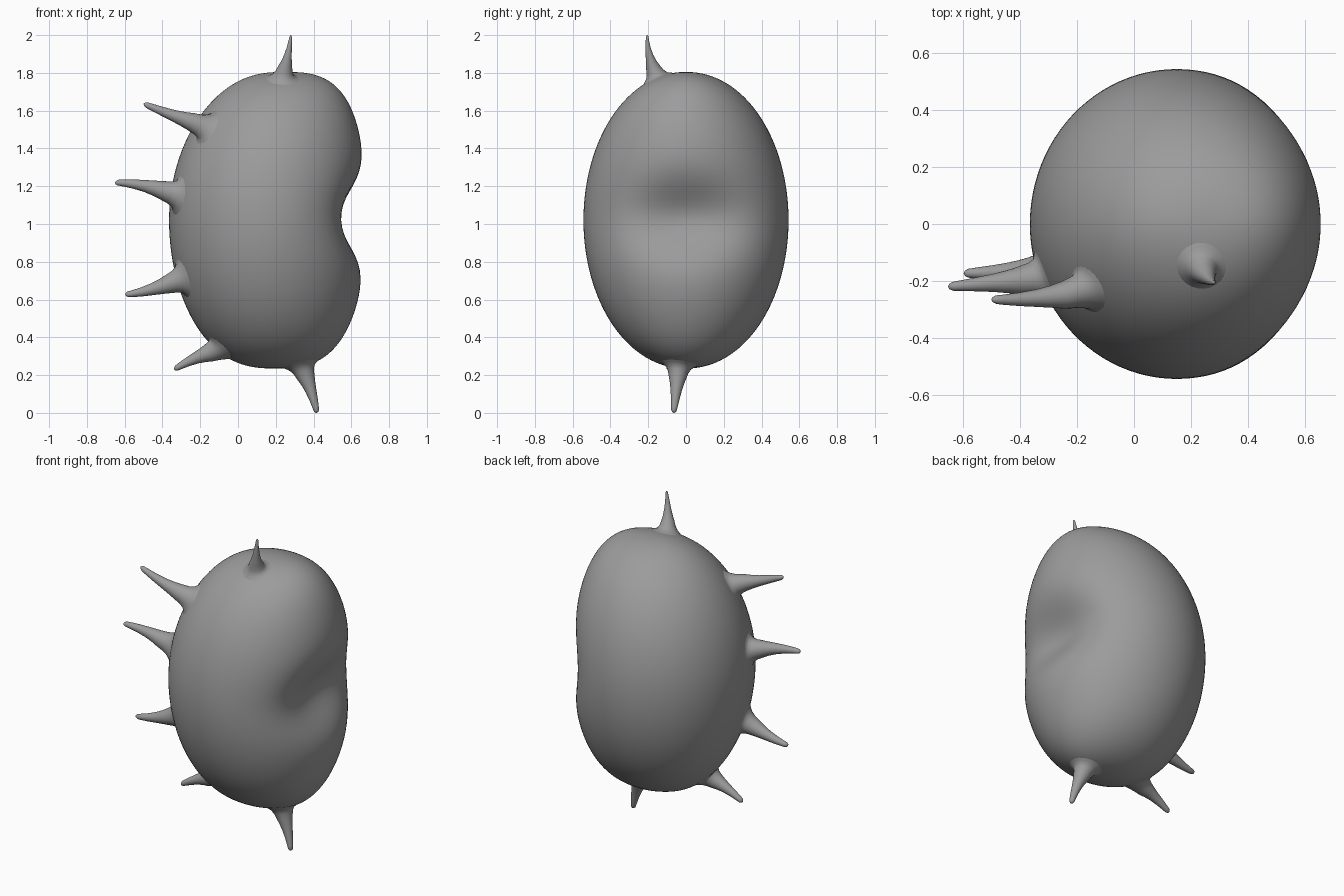
import bpy, bmesh, math
from mathutils import Vector
from mathutils.bvhtree import BVHTree

if "Cube" in bpy.data.objects:
    bpy.data.objects.remove(bpy.data.objects["Cube"])

grey = bpy.data.materials.new("dark_grey")
grey.diffuse_color = (0.33, 0.33, 0.33, 1)
grey.use_nodes = True
grey.node_tree.nodes["Principled BSDF"].inputs["Base Color"].default_value = grey.diffuse_color


def finish(bm, name):
    bmesh.ops.recalc_face_normals(bm, faces=bm.faces)
    mesh = bpy.data.meshes.new(name)
    bm.to_mesh(mesh)
    bm.free()
    mesh.shade_smooth()
    mesh.materials.append(grey)
    ob = bpy.data.objects.new(name, mesh)
    bpy.context.collection.objects.link(ob)
    return ob


# bean-shaped body: a sphere stretched, leaning to +x at both ends, dented on the +x side
bm = bmesh.new()
bmesh.ops.create_uvsphere(bm, u_segments=96, v_segments=64, radius=1)
for v in bm.verts:
    x, y, u = v.co
    s = max(math.hypot(x, y), 1e-6)
    lean = 0.15 + (0.10 if u > 0 else 0.05) * u * u
    half = 0.535 if x > 0 else 0.515
    px = lean + half * (x / s) * s ** 0.74
    py = 0.543 * (y / s) * s ** 0.97
    pz = 1.02 + 0.785 * u
    if px > 0.15:
        k = min(1, (px - 0.15) / 0.25)
        px -= 0.15 * k * math.exp(-(py / 0.32) ** 2 - ((pz - 1.03) / 0.2) ** 2)
    v.co = (px, py, pz)
bm.normal_update()
surface = BVHTree.FromBMesh(bm)
finish(bm, "bean_body")

# spike rings: (position along spike, radius, how far the ring is pulled onto the body)
PROFILE = [(0.0, 0.125, 1), (0.03, 0.1, 0.85), (0.08, 0.081, 0.5), (0.15, 0.066, 0.2),
           (0.24, 0.055, 0), (0.36, 0.045, 0), (0.52, 0.035, 0), (0.7, 0.027, 0),
           (0.88, 0.02, 0), (0.95, 0.017, 0), (0.985, 0.010, 0)]


# tapered spike whose flared root blends into the body
def spike(name, base, tip, bend=(0, 0, 0), size=1.0, sharp=1.0, sides=24):
    tip, bend = Vector(tip), Vector(bend)
    base = surface.ray_cast(tip, Vector(base) - tip)[0]
    axis = tip - base
    rot = axis.to_track_quat('Z', 'Y')
    bm = bmesh.new()
    rings = []
    for t, r, pull in PROFILE:
        centre = base + axis * t + bend * 4 * t * (1 - t)
        r *= size * (1 + (sharp - 1) * t)
        ring = []
        for i in range(sides):
            a = 2 * math.pi * i / sides
            p = centre + rot @ Vector((r * math.cos(a), r * math.sin(a), 0))
            if pull:
                hit, normal = surface.find_nearest(p)[:2]
                p = p.lerp(hit + normal * (-0.003 if pull == 1 else 0.004), pull)
            ring.append(bm.verts.new(p))
        rings.append(ring)
    for a, b in zip(rings, rings[1:]):
        for i in range(sides):
            j = (i + 1) % sides
            bm.faces.new((a[i], a[j], b[j], b[i]))
    end = bm.verts.new(tip)
    for i in range(sides):
        bm.faces.new((rings[-1][i], rings[-1][(i + 1) % sides], end))
    finish(bm, name)


spike("top_spike", (0.235, -0.15, 1.775), (0.28, -0.205, 2.0), (0.006, -0.015, 0), 0.78, 0.5)
spike("upper_side_spike", (-0.18, -0.235, 1.52), (-0.5, -0.265, 1.637), (0, -0.01, -0.005), 0.88)
spike("middle_side_spike", (-0.295, -0.19, 1.145), (-0.652, -0.22, 1.22), (0, 0, 0.015), 0.9)
spike("lower_side_spike", (-0.285, -0.165, 0.715), (-0.597, -0.173, 0.625), (0, 0, -0.012), 0.9)
spike("under_side_spike", (-0.075, -0.08, 0.345), (-0.338, -0.088, 0.23), (0, 0, 0.01), 0.88)
spike("bottom_spike", (0.325, -0.035, 0.275), (0.418, -0.065, 0.0), (0.008, 0, 0), 0.85)
